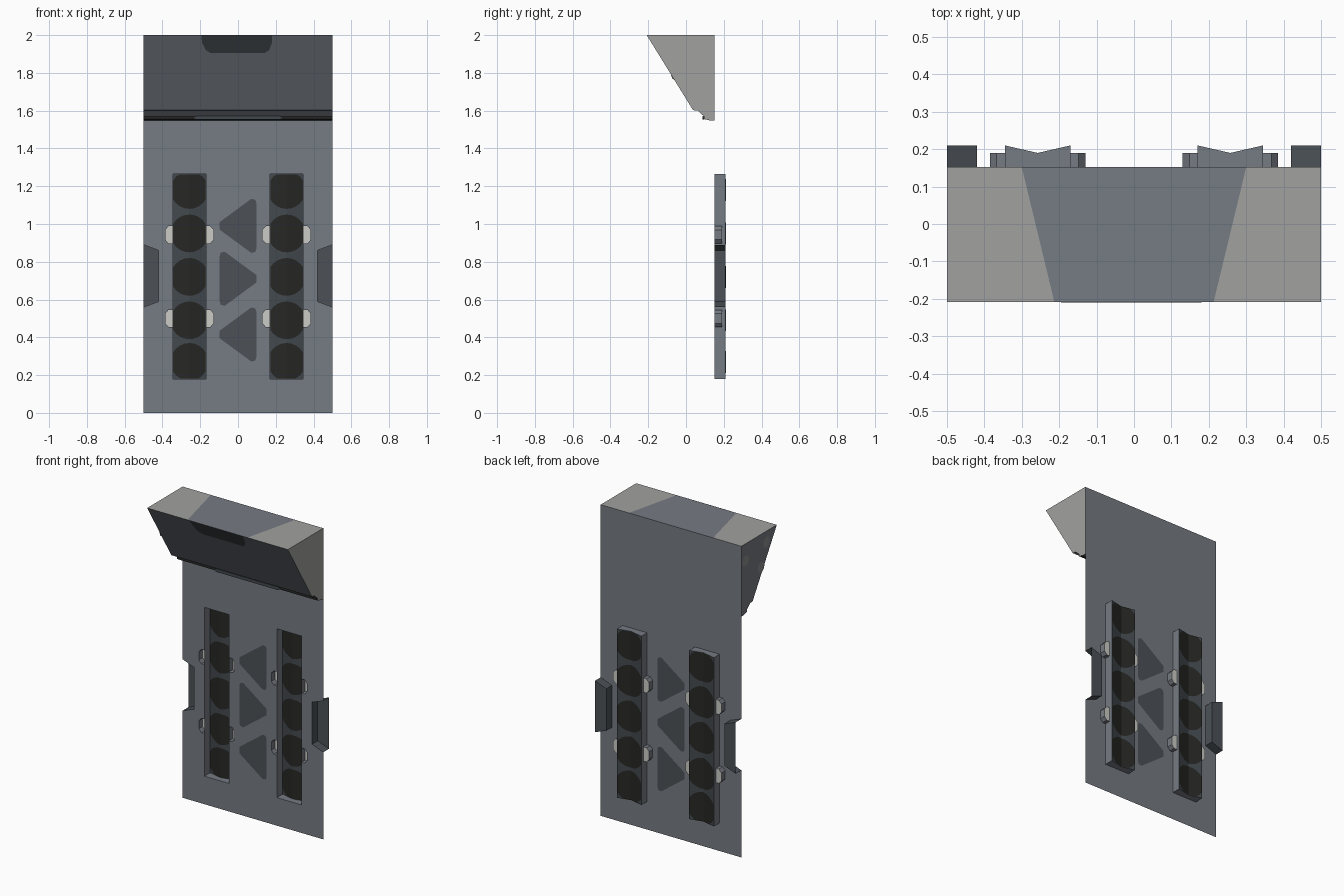
import bpy, bmesh, math
from mathutils import Vector
from mathutils.geometry import tessellate_polygon

if "Cube" in bpy.data.objects:
    bpy.data.objects.remove(bpy.data.objects["Cube"])


def material(name, r, g, b):
    m = bpy.data.materials.new(name)
    m.diffuse_color = (r, g, b, 1)
    m.use_nodes = True
    m.node_tree.nodes["Principled BSDF"].inputs["Base Color"].default_value = m.diffuse_color
    return m


PANEL = material("slate_panel", .182, .20, .228)
GREY = material("light_grey", .355, .355, .35)
WHITE = material("pale_lamp", .60, .60, .57)
BLACK = material("near_black", .020, .020, .019)
CHANNEL = material("dark_slate", .055, .066, .075)
MARK = material("marking_slate", .072, .083, .094)
SPOT = material("spot_grey", .26, .265, .27)


def build(name, faces):
    """Make an object from (points, material) faces."""
    bm = bmesh.new()
    mats = []
    for pts, mat in faces:
        if mat not in mats:
            mats.append(mat)
        f = bm.faces.new([bm.verts.new(p) for p in pts])
        f.material_index = mats.index(mat)
    bmesh.ops.remove_doubles(bm, verts=bm.verts, dist=1e-5)
    bmesh.ops.recalc_face_normals(bm, faces=bm.faces)
    me = bpy.data.meshes.new(name)
    bm.to_mesh(me)
    bm.free()
    for m in mats:
        me.materials.append(m)
    ob = bpy.data.objects.new(name, me)
    bpy.context.collection.objects.link(ob)
    return ob


def at(pts, y):
    return [(x, y, z) for x, z in pts]


def walls(pts, y0, y1, mat):
    """Side walls along an open x-z path."""
    return [([(a[0], y0, a[1]), (b[0], y0, b[1]), (b[0], y1, b[1]), (a[0], y1, a[1])], mat)
            for a, b in zip(pts, pts[1:])]


Y, DEEP, MID = .152, .21, .19          # panel plane, recess floor, pad floor
X0, X1, XC = .17, .345, .2575          # channel edges and ridge
Z0, Z1 = .18, 1.265
PADS = (.50, .943)


def pad(zc, out):
    """Outline of a rounded lamp pad beside the channel, from bottom to top."""
    e, s = (X1, 1) if out else (X0, -1)
    return [(e, zc - .046), (e + s * .022, zc - .046), (e + s * .040, zc - .026),
            (e + s * .040, zc + .026), (e + s * .022, zc + .046), (e, zc + .046)]


def mirror(pts, s):
    return [(s * p[0], *p[1:]) for p in pts]


# Outline of the channel opening including its lamp pads
opening = [(X0, Z0), (X1, Z0)]
for z in PADS:
    opening += pad(z, True)
opening += [(X1, Z1), (X0, Z1)]
for z in reversed(PADS):
    opening += pad(z, False)[::-1]

# Arrow markings with blunted corners
arrows = []
for zc, s in ((.99, 1), (.71, -1), (.415, 1)):
    arrows.append([(s * x, zc + z) for x, z in
                   ((-.097, -.02), (.07, -.143), (.092, -.138), (.097, -.12),
                    (.097, .12), (.092, .138), (.07, .143), (-.097, .02))])

# Backing panel with side notches, openings and arrows cut in
notch = [(.5, .56), (.42, .59), (.42, .86), (.5, .89)]
outline = [(-.5, 0), (.5, 0)] + notch + [(.5, 2), (-.5, 2)] + mirror(notch[::-1], -1)
loops = [at(p, Y) for p in [outline, opening, mirror(opening, -1)] + arrows]
flat = [p for loop in loops for p in loop]
tris = tessellate_polygon([[Vector((x, z, 0)) for x, _, z in loop] for loop in loops])
faces = [([flat[i] for i in t], PANEL) for t in tris]
faces += [(at(a, Y), MARK) for a in arrows]
build("back_panel", faces)

for s, side in ((-1, "left"), (1, "right")):
    # Side grip recess, open at the outer edge
    n = mirror(notch, s)
    build(side + "_grip_recess", walls(n, Y, DEEP, MARK) + [(at(n, DEEP), MARK)])

    # Channel with a ridged floor
    faces = []
    for xe in (X0, X1):
        faces.append(([(xe, DEEP, Z0), (XC, MID, Z0), (XC, MID, Z1), (xe, DEEP, Z1)], CHANNEL))
        faces.append(([(xe, Y, Z0), (xe, DEEP, Z0), (xe, DEEP, Z1), (xe, Y, Z1)], PANEL))
    for z in (Z0, Z1):
        faces.append(([(X0, Y, z), (X1, Y, z), (X1, DEEP, z), (XC, MID, z), (X0, DEEP, z)], PANEL))
    build(side + "_channel", [(mirror(p, s), m) for p, m in faces])

    # Pale lamp pads beside the channel
    faces = []
    for z in PADS:
        for out in (True, False):
            p = mirror(pad(z, out), s)
            faces += walls(p, Y, MID, PANEL) + [(at(p, MID), WHITE)]
    build(side + "_lamp_pads", faces)

    # Dark discs painted on both sides of the ridged floor
    faces = []
    for zc in (.27, .49, .72, .95, 1.18):
        for h in (-1, 1):
            for off in (-.002, .002):
                pts = []
                for i in range(13):
                    a = math.radians(-90 + 15 * i)
                    dx = min(.1 * math.cos(a), .0865)
                    z = min(max(zc + .1 * math.sin(a), Z0 + .002), Z1 - .002)
                    pts.append((s * (XC + h * dx), MID + .02 * dx / .0875 + off, z))
                if len({(round(p[0], 5), round(p[2], 5)) for p in pts}) == len(pts):
                    faces.append((pts, BLACK))
                else:
                    uniq = [p for i, p in enumerate(pts)
                            if (Vector(p) - Vector(pts[i - 1])).length > 1e-4]
                    faces.append((uniq, BLACK))
    build(side + "_channel_discs", faces)

# Overhanging header: y-z profile swept across the width
prof = [(-.208, 2), (.037, 1.603), (.062, 1.600), (.095, 1.570), (.095, 1.556), (.13, 1.547), (Y, 1.547)]
W = .5
faces = []
for i, (a, b) in enumerate(zip(prof, prof[1:])):
    mat = BLACK if i in (3, 4) else PANEL
    faces.append(([(-W, *a), (W, *a), (W, *b), (-W, *b)], mat))
for x, mat in ((-W, PANEL), (W, GREY)):
    faces.append(([(x, *p) for p in prof] + [(x, Y, 2)], mat))
F = prof[0][0]
faces.append(([(-.213, F, 2), (.213, F, 2), (.30, Y, 2), (-.30, Y, 2)], PANEL))
for s in (-1, 1):
    faces.append(([(s * .213, F, 2), (s * W, F, 2), (s * W, Y, 2), (s * .30, Y, 2)], GREY))
build("header", faces)

# Dark patch at the top of the header slope
slope = (.037 + .208) / (2 - 1.603)
patch = [(-.195, 1.999), (.18, 1.999), (.18, 1.96), (.165, 1.92), (.14, 1.905),
         (-.145, 1.905), (-.17, 1.92), (-.19, 1.96)]
build("header_patch", [([(x, F + (2 - z) * slope - .003, z) for x, z in patch], CHANNEL)])

# Dark light bar under the header
bar = [(-.235, 1.562), (-.22, 1.552), (.22, 1.552), (.235, 1.562), (.22, 1.572), (-.22, 1.572)]
build("under_light", walls(bar + bar[:1], .088, .097, CHANNEL) + [(at(bar, .088), CHANNEL)])

# Worn spots on the left end of the header
faces = []
for y, z in ((.11, 1.89), (-.045, 1.79), (-.10, 1.93)):
    faces.append(([(-W - .002, y + .034 * math.cos(i * math.pi / 5), z + .034 * math.sin(i * math.pi / 5))
                   for i in range(10)], SPOT))
build("end_spots", faces)
